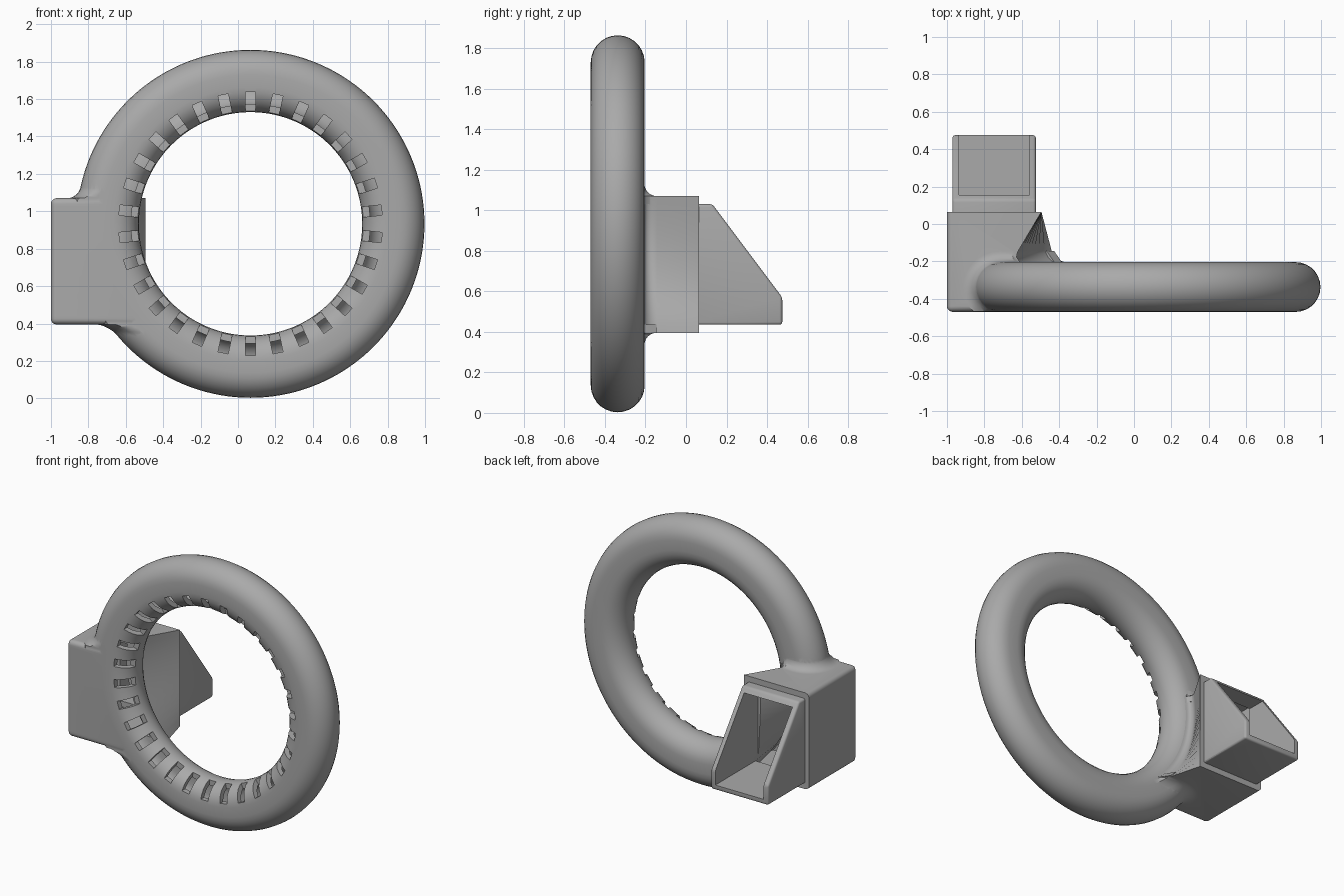
import bpy, bmesh
from math import sin, cos, pi, sqrt, radians
from mathutils import Matrix

cube = bpy.data.objects.get("Cube")
if cube:
    bpy.data.objects.remove(cube, do_unlink=True)

CX, CY, CZ = 0.067, -0.337, 0.933      # ring centre
R_IN, R_OUT, TUBE = 0.73, 0.797, 0.133  # flat band and edge radius of the ring section
BOTTOM, TOP, BACK, FILLET = 0.395, 1.07, 0.065, 0.06
FRONT = CY - TUBE + 0.0005

grey = bpy.data.materials.new("plain grey")
grey.use_nodes = True
grey.diffuse_color = (0.4, 0.4, 0.4, 1)
grey.node_tree.nodes["Principled BSDF"].inputs["Base Color"].default_value = (0.4, 0.4, 0.4, 1)


def finish(name, bm):
    bmesh.ops.recalc_face_normals(bm, faces=bm.faces)
    mesh = bpy.data.meshes.new(name)
    bm.to_mesh(mesh)
    bm.free()
    mesh.materials.append(grey)
    ob = bpy.data.objects.new(name, mesh)
    bpy.context.collection.objects.link(ob)
    return ob


def loft(loops, closed=False):
    """Skin a list of equal-length point loops."""
    bm = bmesh.new()
    rows = [[bm.verts.new(p) for p in loop] for loop in loops]
    n = len(rows[0])
    for a, b in zip(rows, rows[1:] + (rows[:1] if closed else [])):
        for i in range(n):
            j = (i + 1) % n
            bm.faces.new((a[i], a[j], b[j], b[i]))
    if not closed:
        bm.faces.new(rows[0])
        bm.faces.new(rows[-1])
    bmesh.ops.recalc_face_normals(bm, faces=bm.faces)
    return bm


def combine(target, tool, operation):
    mod = target.modifiers.new(operation, "BOOLEAN")
    mod.operation, mod.object, mod.solver = operation, tool, "EXACT"
    bpy.context.view_layer.objects.active = target
    bpy.ops.object.modifier_apply(modifier=mod.name)


def discard(ob):
    bpy.data.objects.remove(ob, do_unlink=True)


def arc_x(radius, z):
    """Left-hand x of a circle about the ring axis at height z."""
    return CX - sqrt(radius ** 2 - (z - CZ) ** 2)


def ring(name, tube, steps=144, half=14):
    section = []
    for centre, start in ((R_OUT, -pi / 2), (R_IN, pi / 2)):
        for i in range(half + 1):
            t = start + pi * i / half
            section.append((centre + tube * cos(t), CY + tube * sin(t)))
    loops = []
    for k in range(steps):
        a = 2 * pi * k / steps
        loops.append([(CX + r * cos(a), y, CZ + r * sin(a)) for r, y in section])
    return finish(name, loft(loops, closed=True))


def block(z0, z1, left, front, right, back, radius, flare, levels=15):
    """Box whose right wall blends from the ring arc to a straight edge."""
    y_ring = CY + TUBE
    loops = []
    for k in range(levels + 1):
        z = z0 + (z1 - z0) * k / levels
        xa = arc_x(radius, z)
        pts = [(left, front), (xa, front), (xa, y_ring - 0.03)]
        for i in range(7):
            t = pi / 2 * (1 - i / 6)
            y = y_ring - 0.005 + flare * (1 - sin(t))
            line = xa + (right - xa) * (y - y_ring) / (back - y_ring)
            pts.append((line + flare * (1 - cos(t)), y + 0.001 * i))
        pts += [(right, back), (left, back)]
        loops.append([(x, y, z) for x, y in pts])
    return loft(loops)


def collar(name, z0, sign):
    """Concave fillet where the ring leaves the block."""
    loops = []
    for k in range(-1, 9):
        t = pi / 2 * max(k, 0) / 8
        f = FILLET * (1 - sin(t)) - 0.001
        h = FILLET * (1 - cos(t)) if k >= 0 else -0.04
        z = z0 + sign * h
        xa = arc_x(R_IN, z)
        pts = [(xa, FRONT + 0.0005)]
        rr = TUBE + f
        for i in range(17):
            a = -pi / 2 + pi * i / 16
            y = max(CY + rr * sin(a), FRONT + 0.0005 + 0.0001 * (16 - i))
            pts.append((arc_x(R_OUT + rr * cos(a), z), y))
        pts += [(xa, CY + rr), (xa + FILLET * 0.9, CY + TUBE - 0.02), (xa, CY)]
        loops.append([(x, y, z) for x, y in pts])
    return finish(name, loft(loops))


# Hollow ring with its side block
body = ring("ring_duct", TUBE)
bm = block(BOTTOM, TOP, -1, FRONT, -0.495, BACK, R_IN, FILLET)


def outer_planes(v):
    return {n for n, hit in (("left", abs(v.co.x + 1) < 1e-5),
                             ("front", abs(v.co.y - FRONT) < 1e-5),
                             ("top", abs(v.co.z - TOP) < 1e-5),
                             ("bottom", abs(v.co.z - BOTTOM) < 1e-5)) if hit}


edges = [e for e in bm.edges if len(outer_planes(e.verts[0]) & outer_planes(e.verts[1])) > 1]
bmesh.ops.bevel(bm, geom=edges, offset=0.03, segments=5, profile=0.5, affect="EDGES")
tools = [finish("side_block", bm), collar("top_fillet", TOP, 1),
         collar("bottom_fillet", BOTTOM, -1)]
for tool in tools:
    combine(body, tool, "UNION")
    discard(tool)

# Square inlet with a sloping open mouth
profile = [(0.04, 0.435), (0.475, 0.435), (0.475, 0.57), (0.13, 1.03), (0.04, 1.03)]
bm = loft([[(x, y, z) for y, z in profile] for x in (-0.97, -0.525)])
edges = [e for e in bm.edges if max(v.co.y for v in e.verts) > 0.05]
bmesh.ops.bevel(bm, geom=edges, offset=0.014, segments=3, profile=0.5, affect="EDGES")
inlet = finish("inlet_socket", bm)

# Air passages
ring_hollow = ring("ring_hollow", TUBE - 0.035, 96, 10)
block_hollow = finish("block_hollow", block(BOTTOM + 0.035, TOP - 0.035, -0.965,
                                            FRONT + 0.037, -0.56, 0.03, R_IN + 0.035, 0.01))
bm = bmesh.new()
bmesh.ops.create_cube(bm, size=1, matrix=Matrix.Translation((-0.7475, 0.3, 0.7325))
                      @ Matrix.Diagonal((0.375, 0.6, 0.525, 1)))
mouth = finish("mouth_cutter", bm)

# Thirty outlet slots around the inner front edge
bm = bmesh.new()
for k in range(30):
    bmesh.ops.create_cube(bm, size=1, matrix=Matrix.Translation((CX, 0, CZ))
                          @ Matrix.Rotation(radians(6 + 12 * k), 4, "Y")
                          @ Matrix.Translation((0.6425, -0.44, 0))
                          @ Matrix.Diagonal((0.125, 0.13, 0.055, 1)))
slots = finish("slot_cutter", bm)

combine(inlet, mouth, "DIFFERENCE")
for tool in (ring_hollow, block_hollow, mouth, slots):
    combine(body, tool, "DIFFERENCE")
    discard(tool)

# Smooth curves, crisp corners
for ob in (body, inlet):
    bpy.ops.object.select_all(action="DESELECT")
    ob.select_set(True)
    bpy.context.view_layer.objects.active = ob
    bpy.ops.object.shade_smooth_by_angle(angle=radians(30))
